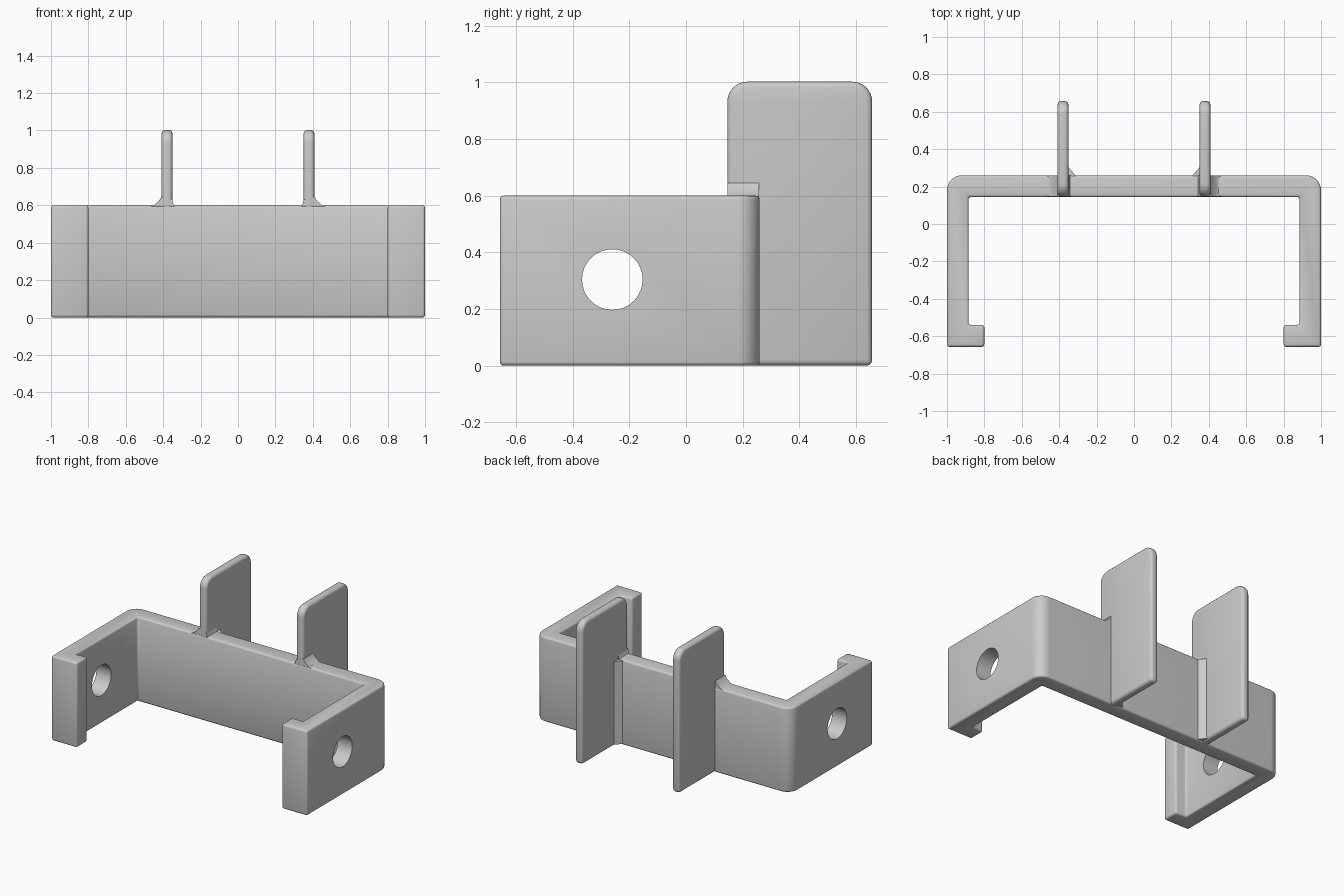
import bpy, bmesh
from math import sin, cos, pi, radians
from mathutils import Vector

cube = bpy.data.objects.get("Cube")
if cube:
    bpy.data.objects.remove(cube, do_unlink=True)

grey = bpy.data.materials.new("plain grey")
grey.use_nodes = True
colour = (0.6, 0.6, 0.6, 1)
grey.diffuse_color = colour
grey.node_tree.nodes["Principled BSDF"].inputs["Base Color"].default_value = colour


def arc(cx, cy, r, start, end, steps=8):
    """Points along an arc, angles in degrees."""
    angles = [radians(start + (end - start) * i / steps) for i in range(steps + 1)]
    return [(cx + r * cos(a), cy + r * sin(a)) for a in angles]


def prism(name, profile, axis, low, high):
    """Extrude a 2D profile along an axis; profile uses the other two axes in order."""
    def place(p, d):
        co = list(p)
        co.insert("xyz".index(axis), d)
        return Vector(co)
    bm = bmesh.new()
    face = bm.faces.new([bm.verts.new(place(p, low)) for p in profile])
    ext = bmesh.ops.extrude_face_region(bm, geom=[face])
    verts = [v for v in ext["geom"] if isinstance(v, bmesh.types.BMVert)]
    bmesh.ops.translate(bm, verts=verts, vec=place((0, 0), high - low))
    bmesh.ops.recalc_face_normals(bm, faces=bm.faces)
    mesh = bpy.data.meshes.new(name)
    bm.to_mesh(mesh)
    bm.free()
    mesh.materials.append(grey)
    obj = bpy.data.objects.new(name, mesh)
    bpy.context.collection.objects.link(obj)
    return obj


def activate(obj):
    bpy.ops.object.select_all(action="DESELECT")
    obj.select_set(True)
    bpy.context.view_layer.objects.active = obj


def bevel(obj, width):
    mod = obj.modifiers.new("Soft edges", "BEVEL")
    mod.width = width
    mod.segments = 3
    mod.limit_method = "ANGLE"
    mod.angle_limit = radians(30)
    activate(obj)
    bpy.ops.object.modifier_apply(modifier=mod.name)


def smooth(obj):
    activate(obj)
    bpy.ops.object.shade_smooth_by_angle(angle=radians(35))


# U-shaped bracket: back wall, side arms and inward lips
half = [(0.885, 0.145), (0.885, -0.54), (0.80, -0.54), (0.80, -0.657), (1, -0.657)]
half += arc(0.92, 0.18, 0.08, 0, 90)
bracket = prism("bracket", half + [(-x, y) for x, y in reversed(half)], "z", 0, 0.6)
bevel(bracket, 0.014)

# Round hole through both arms
cutter = prism("hole_cutter", arc(-0.26, 0.304, 0.107, 0, 348.75, 31), "x", -1.2, 1.2)
cutter.hide_render = True
cut = bracket.modifiers.new("Holes", "BOOLEAN")
cut.operation = "DIFFERENCE"
cut.solver = "EXACT"
cut.object = cutter
activate(bracket)
bpy.ops.object.modifier_apply(modifier=cut.name)
bpy.data.objects.remove(cutter, do_unlink=True)
smooth(bracket)

# Upright fins with blends into the back wall
fin_outline = [(0.146, 0), (0.657, 0)]
fin_outline += arc(0.587, 0.932, 0.07, 0, 90) + arc(0.216, 0.932, 0.07, 90, 180)
top_blend = [(0.38, 0.57), (0.38, 0.645), (0.409, 0.645), (0.425, 0.622),
             (0.448, 0.602), (0.48, 0.588), (0.48, 0.57)]
small_blend = [(0.38, 0.57), (0.38, 0.63), (0.352, 0.63), (0.345, 0.605), (0.335, 0.588)]
back_blend = [(0.38, 0.24), (0.38, 0.305), (0.352, 0.305), (0.312, 0.259), (0.312, 0.24)]

for name, side in (("left", 1), ("right", -1)):
    def mirror(points):
        return [(side * x, y) for x, y in points]
    a, b = sorted((side * 0.35, side * 0.409))
    fin = prism(name + "_fin", fin_outline, "x", a, b)
    bevel(fin, 0.02)
    smooth(fin)
    smooth(prism(name + "_top_blend", mirror(top_blend), "y", 0.147, 0.258))
    smooth(prism(name + "_small_blend", mirror(small_blend), "y", 0.147, 0.258))
    prism(name + "_back_blend", mirror(back_blend), "z", 0.008, 0.595)
